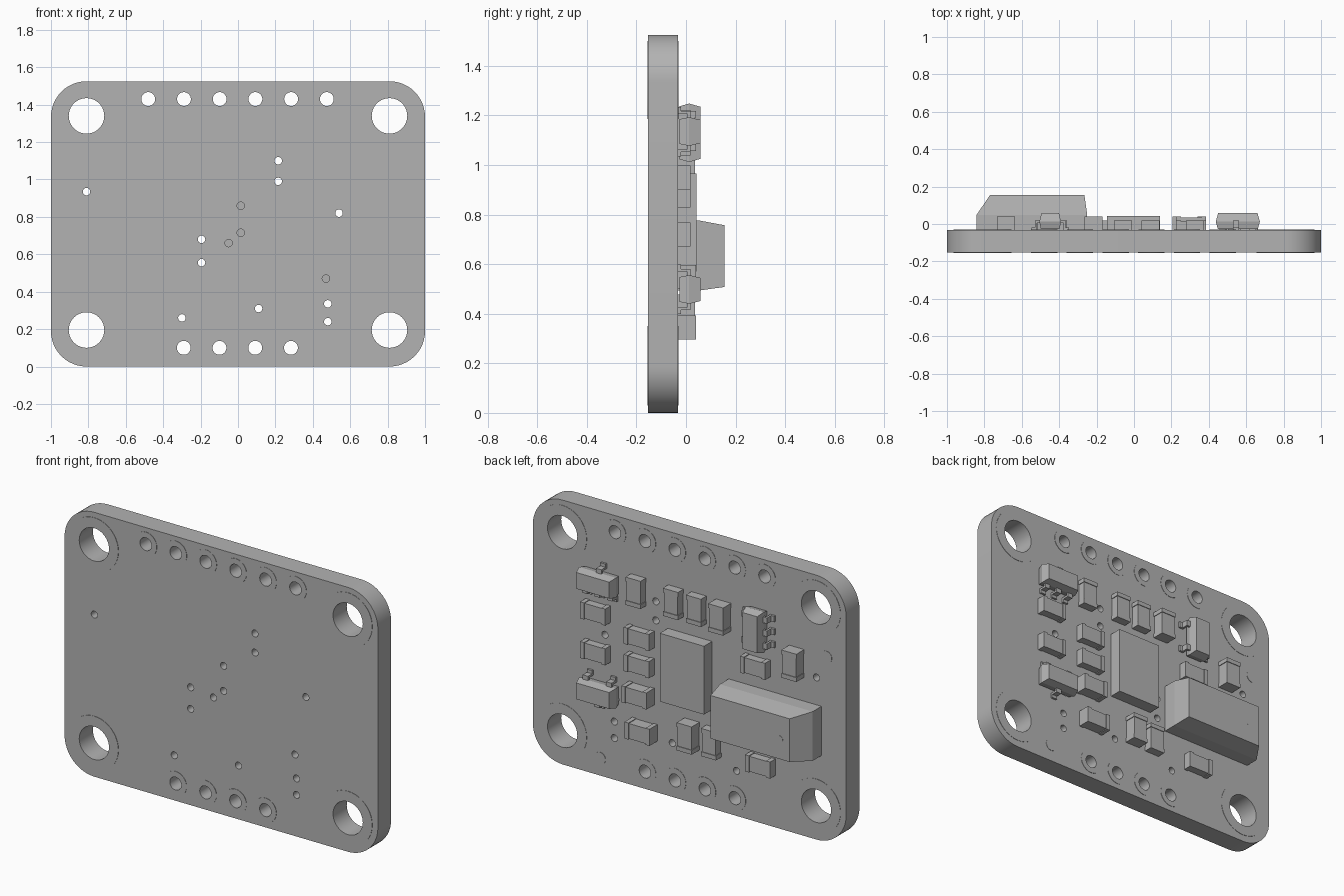
import bpy, bmesh, math

cube = bpy.data.objects.get("Cube")
if cube:
    bpy.data.objects.remove(cube, do_unlink=True)

grey = bpy.data.materials.new("plain grey")
grey.use_nodes = True
grey.diffuse_color = (0.45, 0.45, 0.45, 1)
grey.node_tree.nodes["Principled BSDF"].inputs["Base Color"].default_value = (0.45, 0.45, 0.45, 1)

FRONT, BACK, SKIN = -0.153, -0.032, 0.002   # board faces and copper thickness


def circle(x, z, r, n=40):
    return [(x + r * math.cos(math.tau * i / n), z + r * math.sin(math.tau * i / n)) for i in range(n)]


def plate(name, loops, y0, y1):
    """Flat plate in the xz plane; inner loops become holes."""
    curve = bpy.data.curves.new(name, 'CURVE')
    curve.dimensions, curve.fill_mode = '2D', 'BOTH'
    curve.extrude = (y1 - y0) / 2
    for loop in loops:
        spline = curve.splines.new('POLY')
        spline.points.add(len(loop) - 1)
        for point, (x, z) in zip(spline.points, loop):
            point.co = (x, z, 0, 1)
        spline.use_cyclic_u = True
    obj = bpy.data.objects.new(name, curve)
    bpy.context.collection.objects.link(obj)
    obj.rotation_euler.x = math.pi / 2
    obj.location.y = (y0 + y1) / 2
    bpy.ops.object.select_all(action='DESELECT')
    obj.select_set(True)
    bpy.context.view_layer.objects.active = obj
    bpy.ops.object.convert(target='MESH')
    obj = bpy.context.object
    obj.data.materials.clear()
    obj.data.materials.append(grey)
    bpy.ops.object.shade_smooth_by_angle(angle=math.radians(30))
    return obj


def solid(name, x, z, parts, turned=False):
    """Each part is a stack of rectangles (height, a0, a1, b0, b1) rising from the board."""
    bm = bmesh.new()
    for sections in parts:
        rings = []
        for h, a0, a1, b0, b1 in sections:
            corners = [(a0, b0), (a1, b0), (a1, b1), (a0, b1)]
            rings.append([bm.verts.new((x + (b if turned else a), BACK + h, z + (a if turned else b)))
                          for a, b in corners])
        bm.faces.new(rings[0])
        bm.faces.new(rings[-1])
        for low, high in zip(rings, rings[1:]):
            for i in range(4):
                j = (i + 1) % 4
                bm.faces.new((low[i], low[j], high[j], high[i]))
    bmesh.ops.recalc_face_normals(bm, faces=bm.faces)
    mesh = bpy.data.meshes.new(name)
    bm.to_mesh(mesh)
    bm.free()
    mesh.materials.append(grey)
    obj = bpy.data.objects.new(name, mesh)
    bpy.context.collection.objects.link(obj)
    return obj


def box(a0, a1, b0, b1, h0, h1):
    return [(h0, a0, a1, b0, b1), (h1, a0, a1, b0, b1)]


# Holes
mounts = [(sx * 0.81, z) for sx in (-1, 1) for z in (0.195, 1.34)]
pins = [(-0.48 + 0.191 * i, 1.43) for i in range(6)] + [(-0.29 + 0.191 * i, 0.1) for i in range(4)]
vias = [(-.81, .935), (.215, 1.1), (.215, .99), (.54, .82), (.015, .86), (.015, .715), (-.05, .66),
        (-.195, .68), (-.195, .555), (.47, .47), (.48, .335), (.48, .24), (-.3, .26), (.11, .31)]

# Board with rounded corners
radius, outline = 0.19, []
for k, (cx, cz) in enumerate([(0.81, 1.335), (-0.81, 1.335), (-0.81, 0.19), (0.81, 0.19)]):
    for i in range(13):
        t = (k + i / 12) * math.pi / 2
        outline.append((cx + radius * math.cos(t), cz + radius * math.sin(t)))
loops = [outline]
loops += [circle(x, z, 0.095) for x, z in mounts]
loops += [circle(x, z, 0.037) for x, z in pins]
loops += [circle(x, z, 0.02, 20) for x, z in vias]
plate("circuit_board", loops, FRONT, BACK)

# Copper rings on both faces
for side, y0, y1 in (("front", FRONT - SKIN, FRONT), ("back", BACK, BACK + SKIN)):
    for x, z in mounts:
        plate(side + "_mount_ring", [circle(x, z, 0.155), circle(x, z, 0.095)], y0, y1)
    for x, z in pins:
        plate(side + "_pin_ring", [circle(x, z, 0.07), circle(x, z, 0.037)], y0, y1)

# Alignment dots
for x, z in ((-0.874, 1.07), (0.57, 0.1)):
    plate("alignment_dot", [circle(x, z, 0.035)], BACK, BACK + SKIN)


# Chip resistors and capacitors
def chip(x, z, h, turned):
    a, b, cap = 0.08, 0.048, 0.055
    parts = [box(-cap, cap, -b + .004, b - .004, 0, h - .004)]
    for s in (-1, 1):
        lo, hi = sorted((s * cap, s * a))
        parts.append(box(lo, hi, -b, b, 0, h))
    solid("chip_upright" if turned else "chip_flat", x, z, parts, turned)


for x, z, h in [(.326, 1.137, .05), (.087, 1.137, .05), (-.06, 1.137, .05), (-.217, 1.137, .072),
                (-.684, .995, .072), (-.016, .397, .072), (-.155, .393, .05)]:
    chip(x, z, h, True)
for x, z, h in [(.583, .949, .05), (.583, .72, .05), (.305, .877, .05), (.305, .72, .05),
                (.305, .548, .072), (.285, .344, .072), (-.437, .909, .05), (-.469, .348, .05)]:
    chip(x, z, h, False)


# Small packages with bent legs
def package(name, x, z, upper, lower, turned=False):
    parts = [[(.006, -.107, .107, -.05, .05), (.045, -.118, .118, -.058, .058),
              (.09, -.105, .105, -.047, .047)]]
    for s, places in ((1, upper), (-1, lower)):
        for a in places:
            for b0, b1, h0, h1 in ((.04, .082, .038, .05), (.07, .082, 0, .05), (.07, .1, 0, .012)):
                lo, hi = sorted((s * b0, s * b1))
                parts.append(box(a - .017, a + .017, lo, hi, h0, h1))
    solid(name, x, z, parts, turned)


package("upper_regulator", .555, 1.135, [-.01], [-.08, 0, .08])
package("lower_transistor", .555, .498, [-.075, .075], [0])
package("five_leg_package", -.448, 1.13, [-.075, .075], [-.075, 0, .075], True)

# Main chip
solid("main_chip", -.003, .768, [box(-.141, .141, -.197, .197, 0, .074)])

# Tall connector with a sloped end
solid("connector", 0, 0, [[(0, -.842, -.25, .493, .777), (.08, -.842, -.25, .493, .777),
                           (.187, -.77, -.265, .508, .757)]])
plate("connector_mark", [circle(-.707, .623, .02, 20)], .154, .156)
